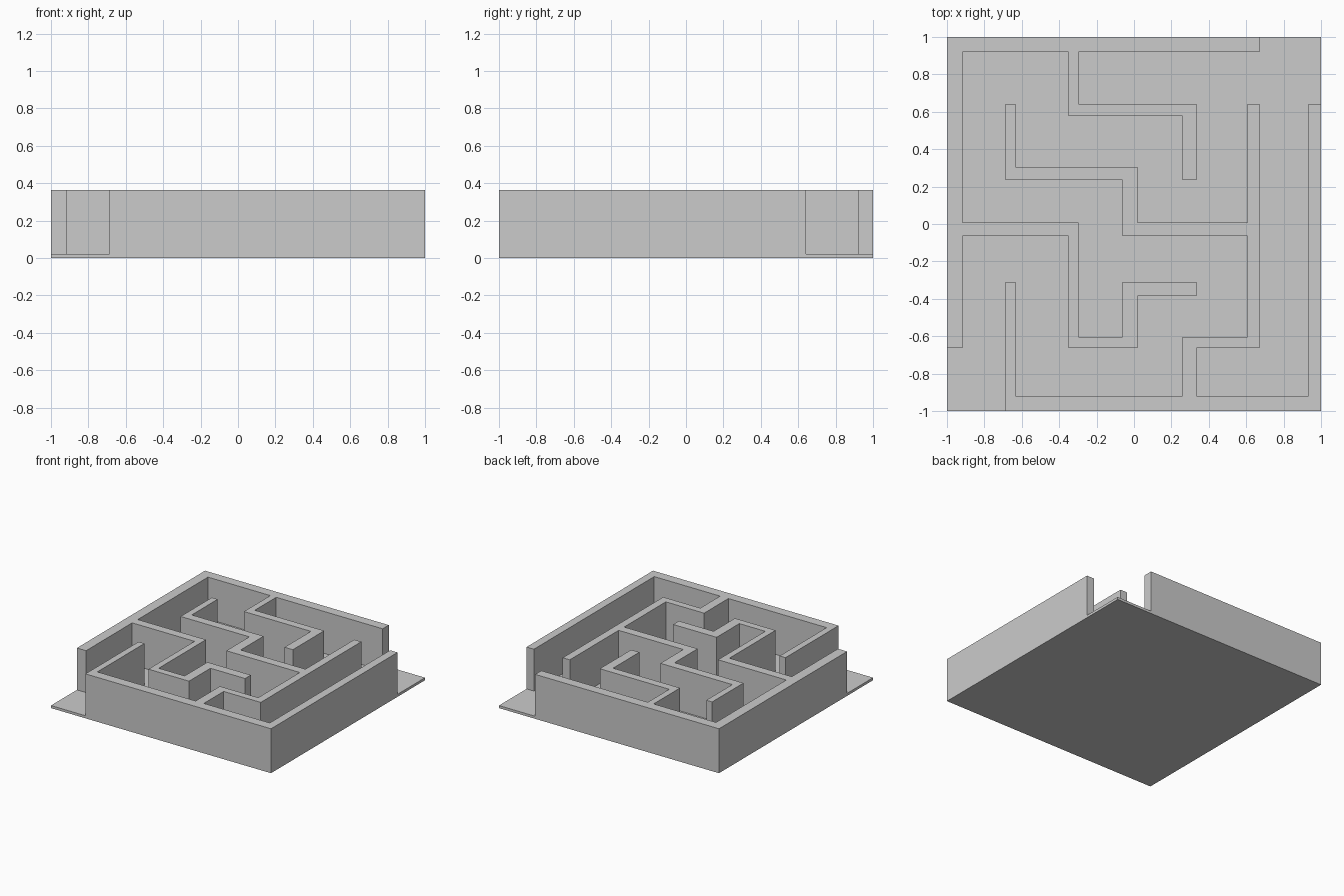
import bpy, bmesh

if "Cube" in bpy.data.objects:
    bpy.data.objects.remove(bpy.data.objects["Cube"])

HEIGHT, FLOOR = 0.365, 0.021


def prism(name, outline, z0, z1):
    """Extrude a counter-clockwise outline from z0 to z1."""
    bm = bmesh.new()
    face = bm.faces.new([bm.verts.new((x, y, z0)) for x, y in outline])
    top = bmesh.ops.extrude_face_region(bm, geom=[face], use_keep_orig=True)
    verts = [g for g in top["geom"] if isinstance(g, bmesh.types.BMVert)]
    bmesh.ops.translate(bm, verts=verts, vec=(0, 0, z1 - z0))
    bmesh.ops.recalc_face_normals(bm, faces=bm.faces[:])
    mesh = bpy.data.meshes.new(name)
    bm.to_mesh(mesh)
    bm.free()
    obj = bpy.data.objects.new(name, mesh)
    bpy.context.collection.objects.link(obj)
    return obj


def staircase(x, y, moves):
    """Axis-aligned path: moves alternate between a new y and a new x."""
    pts = [(x, y)]
    for i, v in enumerate(moves):
        if i % 2 == 0:
            y = v
        else:
            x = v
        pts.append((x, y))
    return pts


# Right-hand side of the corridor, from the front-left entrance to the exit
right_side = staircase(-0.687, -1.1, [
    -0.31, -0.634, -0.92, 0.259, -0.605, 0.607, -0.064, -0.061, 0.235, -0.687,
    0.642, -0.634, 0.305, 0.019, 0.008, 0.607, 0.642, 0.671, -0.663, 0.334,
    -0.92, 0.933, 0.642, 1.1])

# Left-hand side, from the back-right exit to the entrance
left_side = staircase(0.671, 1.1, [
    0.92, -0.297, 0.642, 0.334, 0.235, 0.259, 0.577, -0.35, 0.92, -0.917,
    0.008, -0.297, -0.605, -0.061, -0.31, 0.334, -0.385, 0.019, -0.663, -0.35,
    -0.064, -0.917, -0.663, -1.1])

# Solid block with the corridor carved down to the thin floor
maze = prism("maze_walls_and_floor", [(-1, -1), (1, -1), (1, 1), (-1, 1)], 0, HEIGHT)
corridor = prism("corridor_cutter",
                 right_side + [(1.1, 1.1)] + left_side + [(-1.1, -1.1)],
                 FLOOR, HEIGHT + 0.2)
corridor.hide_render = True

carve = maze.modifiers.new("carve_corridor", 'BOOLEAN')
carve.operation = 'DIFFERENCE'
carve.solver = 'EXACT'
carve.object = corridor

# Apply the cut and discard the cutter
bpy.context.view_layer.objects.active = maze
maze.select_set(True)
bpy.ops.object.modifier_apply(modifier=carve.name)
bpy.data.objects.remove(corridor, do_unlink=True)
